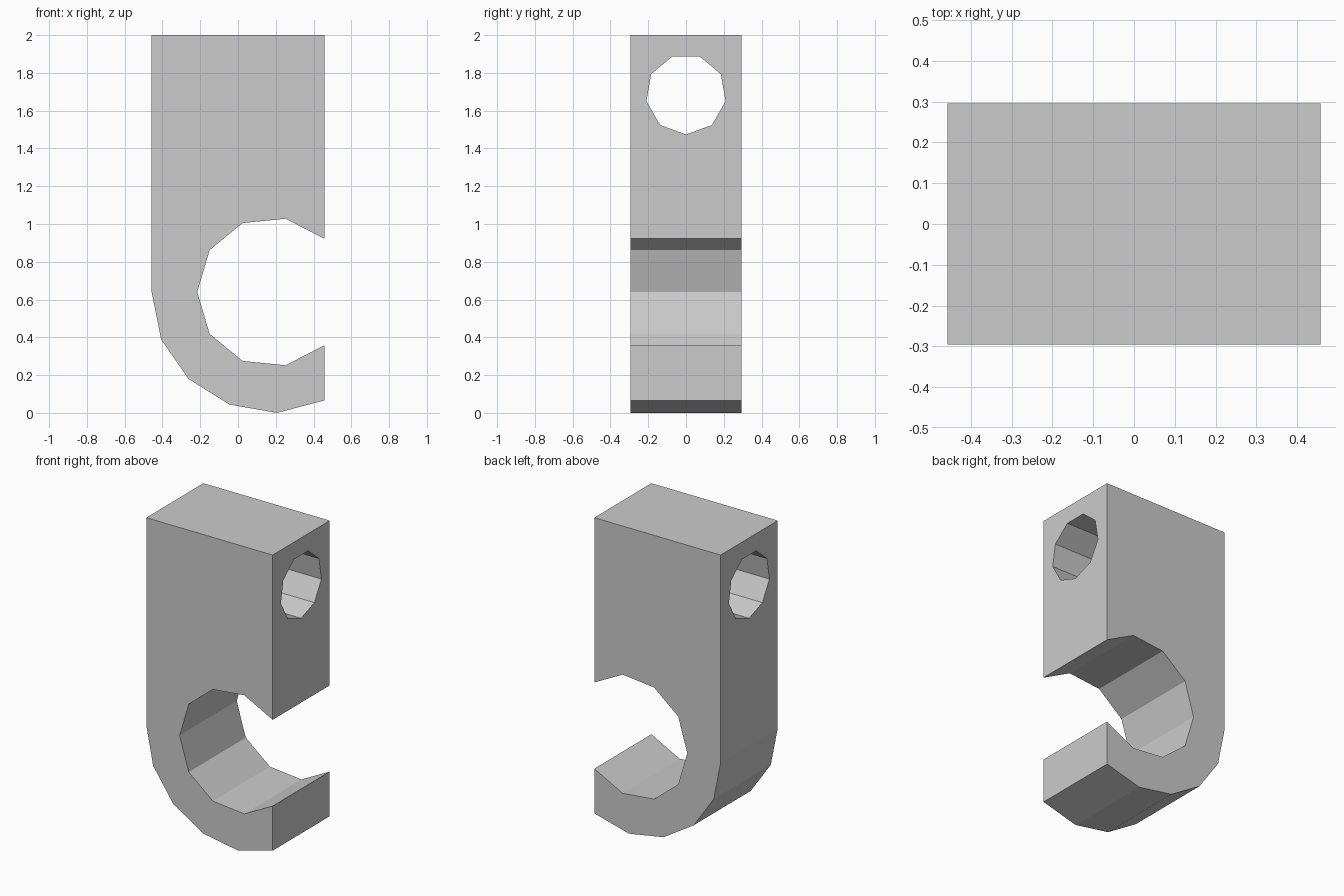
import bpy, bmesh
from math import sin, cos, tau

cube = bpy.data.objects.get("Cube")
if cube:
    bpy.data.objects.remove(cube, do_unlink=True)

HALF_WIDTH, HALF_DEPTH, HEIGHT = 0.457, 0.295, 2.0
JAW_Z = 0.64

# Plain grey material
grey = bpy.data.materials.new("grey plastic")
grey.use_nodes = True
colour = (0.6, 0.6, 0.6, 1)
grey.diffuse_color = colour
grey.node_tree.nodes["Principled BSDF"].inputs["Base Color"].default_value = colour


def extrude_profile(name, points, shift):
    """Make a closed prism by sweeping a flat outline along the shift vector."""
    bm = bmesh.new()
    face = bm.faces.new([bm.verts.new(p) for p in points])
    swept = bmesh.ops.extrude_face_region(bm, geom=[face])["geom"]
    verts = [g for g in swept if isinstance(g, bmesh.types.BMVert)]
    bmesh.ops.translate(bm, verts=verts, vec=shift)
    bmesh.ops.recalc_face_normals(bm, faces=bm.faces)
    mesh = bpy.data.meshes.new(name)
    bm.to_mesh(mesh)
    bm.free()
    mesh.materials.append(grey)
    obj = bpy.data.objects.new(name, mesh)
    bpy.context.collection.objects.link(obj)
    return obj


# Hook outline: round open jaw (mirrored about its middle) and rounded outside
upper_jaw = [(HALF_WIDTH, 0.922), (0.252, 1.028), (0.024, 1.005), (-0.15, 0.862)]
lower_jaw = [(x, 2 * JAW_Z - z) for x, z in reversed(upper_jaw)]
outside = [(HALF_WIDTH, 0.066), (0.207, 0), (-0.045, 0.044), (-0.262, 0.18),
           (-0.407, 0.389), (-HALF_WIDTH, JAW_Z)]
top = [(-HALF_WIDTH, HEIGHT), (HALF_WIDTH, HEIGHT)]
outline = upper_jaw + [(-0.216, JAW_Z)] + lower_jaw + outside + top
hook = extrude_profile("hook_body", [(x, -HALF_DEPTH, z) for x, z in outline],
                       (0, 2 * HALF_DEPTH, 0))

# Nine-sided mounting hole, bored sideways through the shank
SIDES, RADIUS, HOLE_Z = 9, 0.213, 1.687
ring = [(-1, RADIUS * sin(tau * i / SIDES), HOLE_Z - RADIUS * cos(tau * i / SIDES))
        for i in range(SIDES)]
cutter = extrude_profile("hole_cutter", ring, (2, 0, 0))
cutter.hide_render = True
bore = hook.modifiers.new("mounting_hole", 'BOOLEAN')
bore.object = cutter
bore.operation = 'DIFFERENCE'
bore.solver = 'EXACT'

# Bake the cut and drop the cutter
bpy.context.view_layer.update()
depsgraph = bpy.context.evaluated_depsgraph_get()
baked = bpy.data.meshes.new_from_object(hook.evaluated_get(depsgraph))
hook.modifiers.clear()
hook.data = baked
bpy.data.objects.remove(cutter, do_unlink=True)
